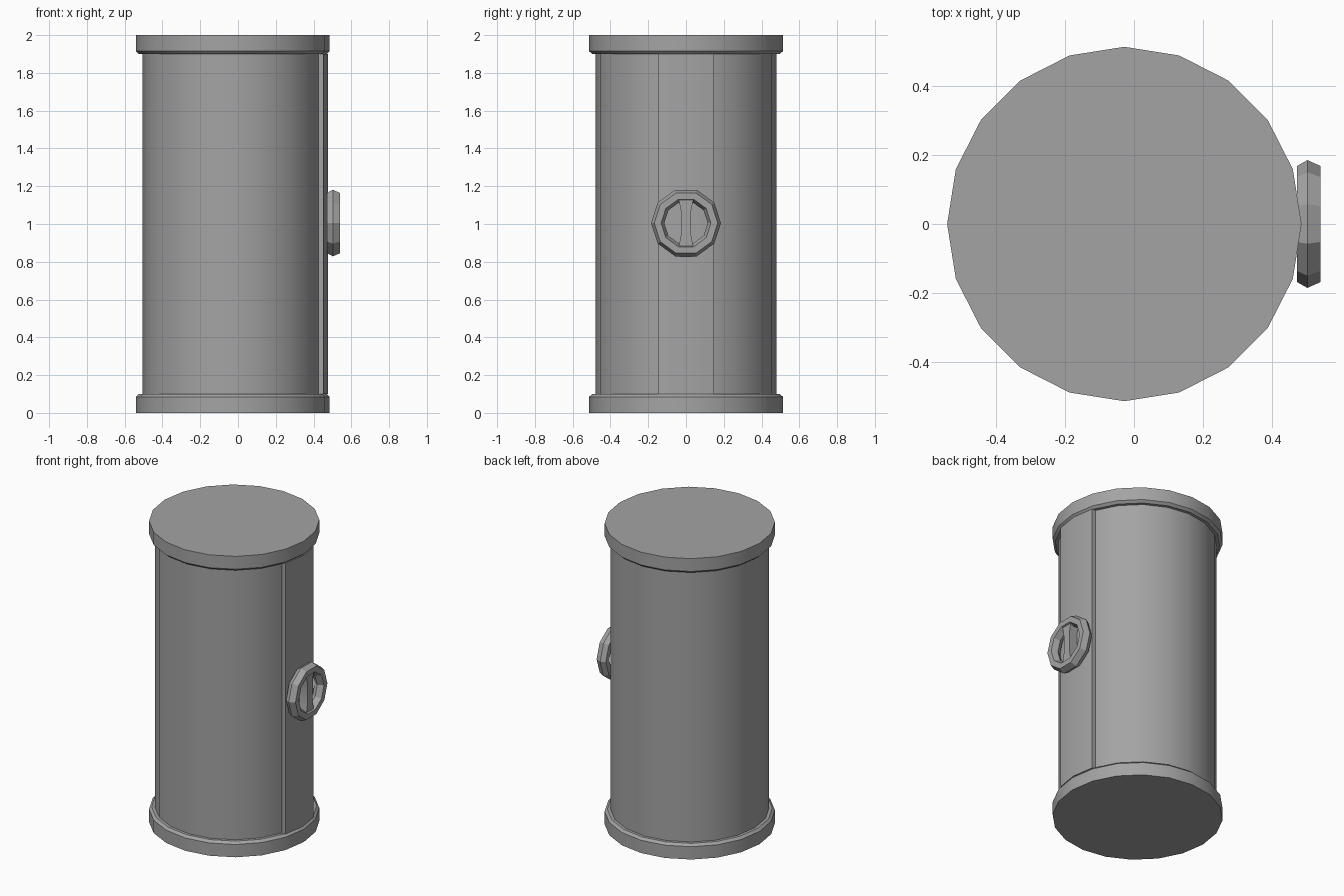
import bpy
import bmesh
from math import sin, cos, pi, radians

cube = bpy.data.objects.get("Cube")
if cube:
    bpy.data.objects.remove(cube, do_unlink=True)

AXIS_X = -0.028    # centre line of the drum
SIDES = 20
BODY_R = 0.478
DOOR_STEP = 0.026

grey = bpy.data.materials.new("plain grey")
grey.use_nodes = True
grey.diffuse_color = (0.37, 0.37, 0.37, 1)
grey.node_tree.nodes["Principled BSDF"].inputs["Base Color"].default_value = (0.37, 0.37, 0.37, 1)


def make_object(name, bm):
    bmesh.ops.recalc_face_normals(bm, faces=bm.faces)
    mesh = bpy.data.meshes.new(name)
    bm.to_mesh(mesh)
    bm.free()
    mesh.materials.append(grey)
    obj = bpy.data.objects.new(name, mesh)
    bpy.context.collection.objects.link(obj)
    bpy.ops.object.select_all(action='DESELECT')
    obj.select_set(True)
    bpy.context.view_layer.objects.active = obj
    bpy.ops.object.shade_smooth_by_angle(angle=radians(25))
    return obj


def loft(name, rings, capped=True, closed=False):
    """Skin a row of equal vertex rings, optionally joined end to start."""
    bm = bmesh.new()
    loops = [[bm.verts.new(p) for p in ring] for ring in rings]
    pairs = list(zip(loops, loops[1:]))
    if closed:
        pairs.append((loops[-1], loops[0]))
    for a, b in pairs:
        for i in range(len(a)):
            j = (i + 1) % len(a)
            bm.faces.new((a[i], a[j], b[j], b[i]))
    if capped:
        bm.faces.new(loops[0])
        bm.faces.new(loops[-1])
    return make_object(name, bm)


def drum_ring(radius, z):
    return [(AXIS_X + radius * cos(2 * pi * i / SIDES),
             radius * sin(2 * pi * i / SIDES), z) for i in range(SIDES)]


# Drum body
loft("body", [drum_ring(BODY_R, z) for z in (0.09, 1.91)])

# Rims, chamfered towards the body
rim_profile = [(0.513, 0), (0.513, 0.085), (0.497, 0.1)]
loft("bottom_rim", [drum_ring(r, z) for r, z in rim_profile])
loft("top_rim", [drum_ring(r, 2 - z) for r, z in rim_profile])


# Raised door panel following two facets of the drum
def door_ring(z):
    arc = [(AXIS_X + BODY_R * cos(a), BODY_R * sin(a))
           for a in (-pi / 10, 0, pi / 10)]
    outer = [(x + DOOR_STEP, y, z) for x, y in arc]
    inner = [(x - 0.01, y, z) for x, y in reversed(arc)]
    return outer + inner


loft("door_panel", [door_ring(z) for z in (0.1, 1.9)])


# Ten-sided handle ring
def handle_ring(radius, x):
    return [(x, radius * cos(2 * pi * i / 10), 1 + 0.005 + radius * sin(2 * pi * i / 10))
            for i in range(10)]


section = [(0.168, 0.472), (0.185, 0.502), (0.168, 0.54),
           (0.132, 0.54), (0.115, 0.502), (0.132, 0.472)]
loft("handle_ring", [handle_ring(r, x) for r, x in section], capped=False, closed=True)


# Handle grip, waisted in the middle
def grip_ring(z, half):
    return [(0.465, -half, z), (0.53, -half, z), (0.53, half, z), (0.465, half, z)]


loft("handle_grip", [grip_ring(1.005 + z, w) for z, w in
                     ((-0.122, 0.038), (-0.06, 0.026), (0.06, 0.026), (0.122, 0.038))])
